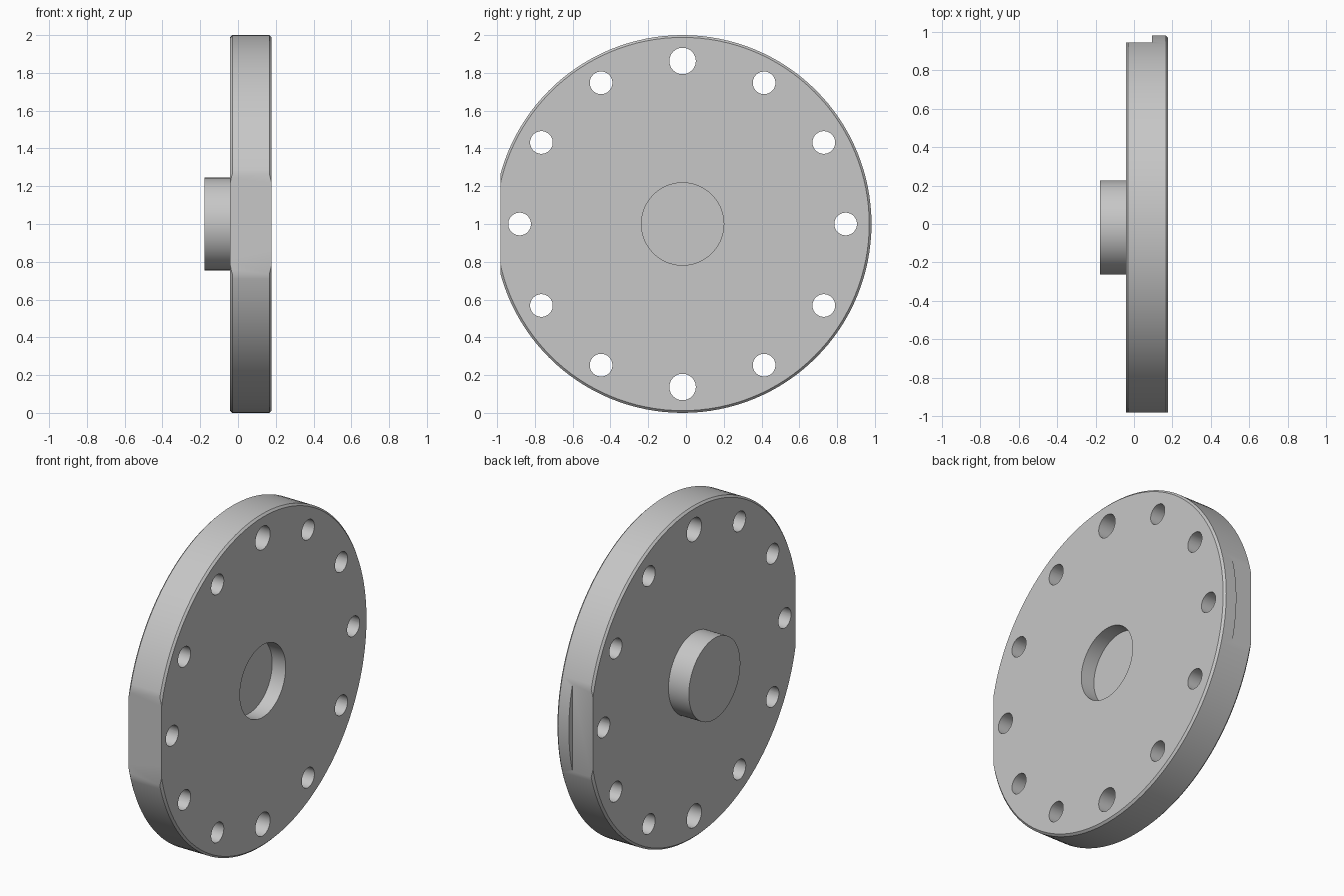
import bpy, bmesh, math
from mathutils import Matrix, Vector

default = bpy.data.objects.get("Cube")
if default:
    bpy.data.objects.remove(default, do_unlink=True)

CENTRE = Vector((0, -0.018, 1))
BACK, FACE = -0.042, 0.178      # plate faces along x
BOSS_END = -0.178
FLAT = 0.964                    # distance of the rim flats from the axis
STEP = 0.094                    # where the partial rim flat stops
BEVEL = 0.012
PITCH = 0.863                   # bolt circle radius

steel = bpy.data.materials.new("plain grey steel")
steel.use_nodes = True
grey = (0.57, 0.57, 0.57, 1)
steel.diffuse_color = grey
steel.node_tree.nodes["Principled BSDF"].inputs["Base Color"].default_value = grey


def make_object(name, bm):
    bmesh.ops.recalc_face_normals(bm, faces=bm.faces)
    mesh = bpy.data.meshes.new(name)
    bm.to_mesh(mesh)
    bm.free()
    mesh.materials.append(steel)
    obj = bpy.data.objects.new(name, mesh)
    bpy.context.collection.objects.link(obj)
    return obj


def add_box(bm, low, high):
    low, high = Vector(low), Vector(high)
    matrix = Matrix.Translation(CENTRE + (low + high) / 2) @ Matrix.Diagonal((*(high - low), 1))
    bmesh.ops.create_cube(bm, size=1, matrix=matrix)


# Flange body: disc, solid boss and blind recess turned about the x axis
profile = [(BOSS_END, 0), (BOSS_END, 0.245), (BACK, 0.245), (BACK, 1 - BEVEL),
           (BACK + BEVEL, 1), (FACE - BEVEL, 1), (FACE, 1 - BEVEL),
           (FACE, 0.218), (FACE - 0.09, 0.218), (FACE - 0.09, 0)]
bm = bmesh.new()
verts = [bm.verts.new(CENTRE + Vector((x, 0, r))) for x, r in profile]
edges = [bm.edges.new(pair) for pair in zip(verts, verts[1:])]
bmesh.ops.spin(bm, geom=verts + edges, cent=CENTRE, axis=(1, 0, 0),
               angle=math.tau, steps=128, use_merge=False)
bmesh.ops.remove_doubles(bm, verts=bm.verts, dist=0.0001)
flange = make_object("flange_plate", bm)

# Cutter: ring of bolt holes, with larger ones at top and bottom
bm = bmesh.new()
for i in range(12):
    angle = math.tau * i / 12
    radius = 0.07 if i in (3, 9) else 0.06
    spot = CENTRE + PITCH * Vector((0, math.cos(angle), math.sin(angle)))
    bmesh.ops.create_cone(bm, cap_ends=True, segments=48, radius1=radius,
                          radius2=radius, depth=1,
                          matrix=Matrix.Translation(spot) @ Matrix.Rotation(math.pi / 2, 4, "Y"))

# Cutter: full-width front flat and stepped rear flat
add_box(bm, (-0.5, -1.2, -0.5), (0.5, -FLAT, 0.5))
add_box(bm, (-0.5, FLAT, -0.5), (STEP, 1.2, 0.5))
cutter = make_object("hole_and_flat_cutter", bm)
cutter.hide_render = True

# Cut the flange and shade it
bpy.ops.object.select_all(action="DESELECT")
flange.select_set(True)
bpy.context.view_layer.objects.active = flange
cut = flange.modifiers.new("cut", "BOOLEAN")
cut.operation = "DIFFERENCE"
cut.solver = "EXACT"
cut.object = cutter
bpy.ops.object.modifier_apply(modifier=cut.name)
bpy.data.objects.remove(cutter, do_unlink=True)
bpy.ops.object.shade_smooth_by_angle(angle=math.radians(25))
